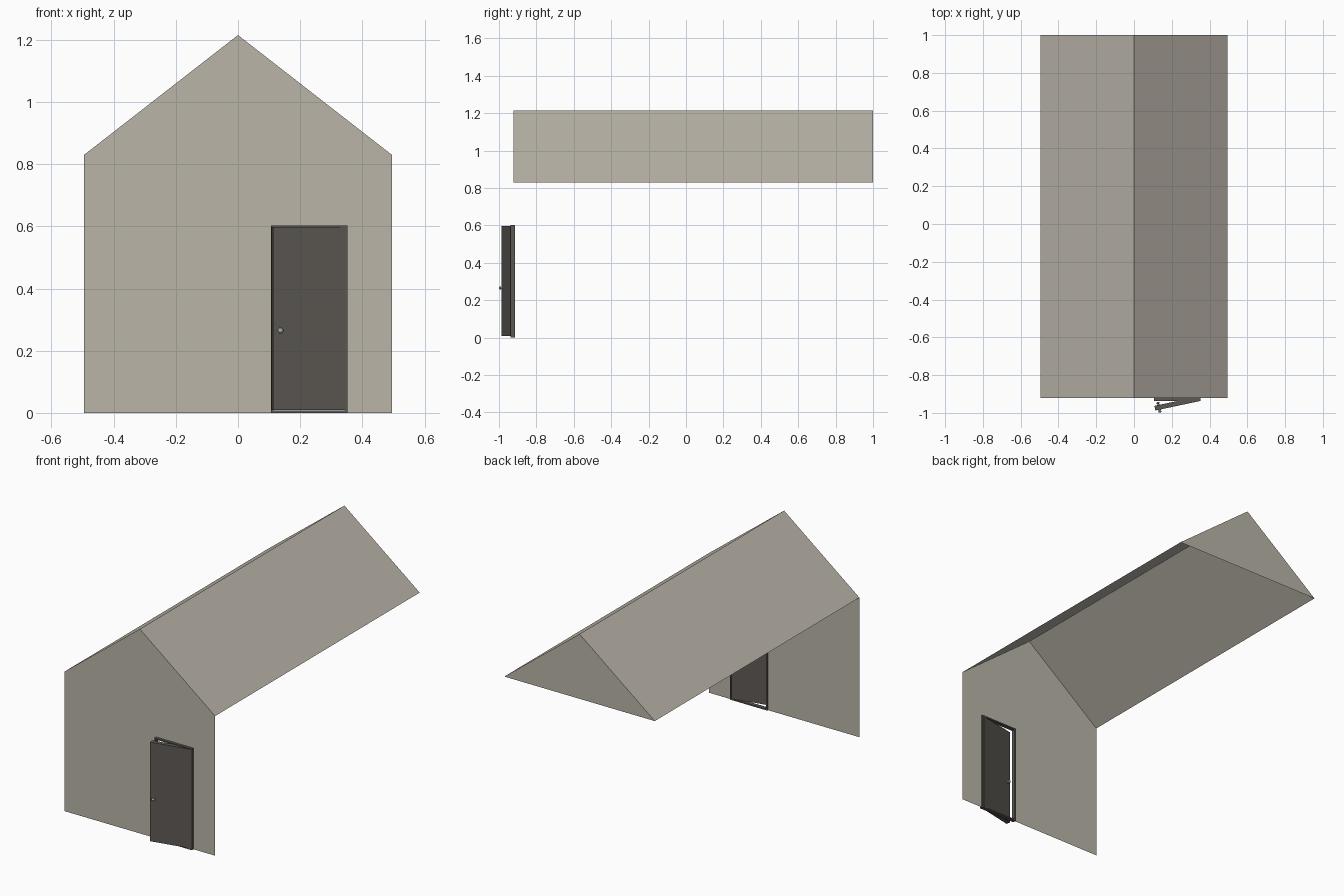
import bpy, bmesh, math
from mathutils import Matrix, Vector

if "Cube" in bpy.data.objects:
    bpy.data.objects.remove(bpy.data.objects["Cube"])

W, EAVE, RIDGE = 0.495, 0.83, 1.215      # half width, eave and ridge heights
FRONT, BACK = -0.922, 1.0
DX0, DX1, DTOP = 0.106, 0.352, 0.602     # door frame outline
BAR = 0.008                              # frame bar width


def material(name, rgb):
    m = bpy.data.materials.new(name)
    m.diffuse_color = (*rgb, 1)
    m.use_nodes = True
    m.node_tree.nodes["Principled BSDF"].inputs["Base Color"].default_value = m.diffuse_color
    return m


plaster = material("warm_grey", (0.49, 0.46, 0.395))
dark = material("dark_grey", (0.108, 0.099, 0.088))
metal = material("knob_grey", (0.38, 0.38, 0.36))


def finish(name, bm, mat):
    me = bpy.data.meshes.new(name)
    bm.to_mesh(me)
    bm.free()
    me.materials.append(mat)
    ob = bpy.data.objects.new(name, me)
    bpy.context.collection.objects.link(ob)
    return ob


def sheet(name, polys, mat):
    bm = bmesh.new()
    for p in polys:
        bm.faces.new([bm.verts.new(v) for v in p])
    bmesh.ops.remove_doubles(bm, verts=bm.verts, dist=1e-5)
    return finish(name, bm, mat)


def add_box(bm, lo, hi):
    lo, hi = Vector(lo), Vector(hi)
    mat = Matrix.Translation((lo + hi) / 2) @ Matrix.Diagonal((*(hi - lo), 1))
    bmesh.ops.create_cube(bm, size=1, matrix=mat)


def wall_rect(x0, x1, z0, z1):
    return [(x0, FRONT, z0), (x1, FRONT, z0), (x1, FRONT, z1), (x0, FRONT, z1)]


# Front wall panels around the door opening
ix0, ix1, itop = DX0 + BAR / 2, DX1 - BAR / 2, DTOP - BAR / 2
sheet("front_wall", [
    wall_rect(-W, ix0, 0, itop), wall_rect(ix1, W, 0, itop),
    [(-W, FRONT, itop), (ix0, FRONT, itop), (ix1, FRONT, itop),
     (W, FRONT, itop), (W, FRONT, EAVE), (-W, FRONT, EAVE)],
], plaster)

# Gable triangles
sheet("front_gable", [[(-W, FRONT, EAVE), (W, FRONT, EAVE), (0, FRONT, RIDGE)]], plaster)
sheet("back_gable", [[(W, BACK, EAVE), (-W, BACK, EAVE), (0, BACK, RIDGE)]], plaster)

# Roof slopes
sheet("roof", [
    [(W, FRONT, EAVE), (W, BACK, EAVE), (0, BACK, RIDGE), (0, FRONT, RIDGE)],
    [(-W, BACK, EAVE), (-W, FRONT, EAVE), (0, FRONT, RIDGE), (0, BACK, RIDGE)],
], plaster)

# Door frame: two jambs, head and sill
bm = bmesh.new()
y0, y1 = -0.937, -0.915
for x in (DX0, DX1 - BAR):
    add_box(bm, (x, y0, 0), (x + BAR, y1, DTOP))
for z in (0, DTOP - BAR):
    add_box(bm, (DX0 + BAR, y0, z), (DX1 - BAR, y1, z + BAR))
finish("door_frame", bm, dark)

# Door leaf, hinged at the right jamb and slightly open
hinge = Matrix.Translation((0.346, -0.938, 0)) @ Matrix.Rotation(math.radians(12), 4, 'Z')
bm = bmesh.new()
add_box(bm, (-0.238, 0, 0.009), (0, 0.025, 0.598))
bm.transform(hinge)
finish("door", bm, dark)

# Knobs on both faces: plate, neck and ball
bm = bmesh.new()
for face_y, side in ((0, -1), (0.025, 1)):
    for r, depth in ((0.009, 0.003), (0.004, 0.01)):
        bmesh.ops.create_cone(
            bm, cap_ends=True, segments=16, radius1=r, radius2=r, depth=depth,
            matrix=Matrix.Translation((-0.216, face_y + side * depth / 2, 0.265))
            @ Matrix.Rotation(math.pi / 2, 4, 'X'))
    bmesh.ops.create_uvsphere(
        bm, u_segments=16, v_segments=10, radius=0.009,
        matrix=Matrix.Translation((-0.216, face_y + side * 0.011, 0.265))
        @ Matrix.Diagonal((1, 0.6, 1, 1)))
bm.transform(hinge)
knob = finish("door_knobs", bm, metal)
bpy.context.view_layer.objects.active = knob
knob.select_set(True)
bpy.ops.object.shade_smooth_by_angle()
